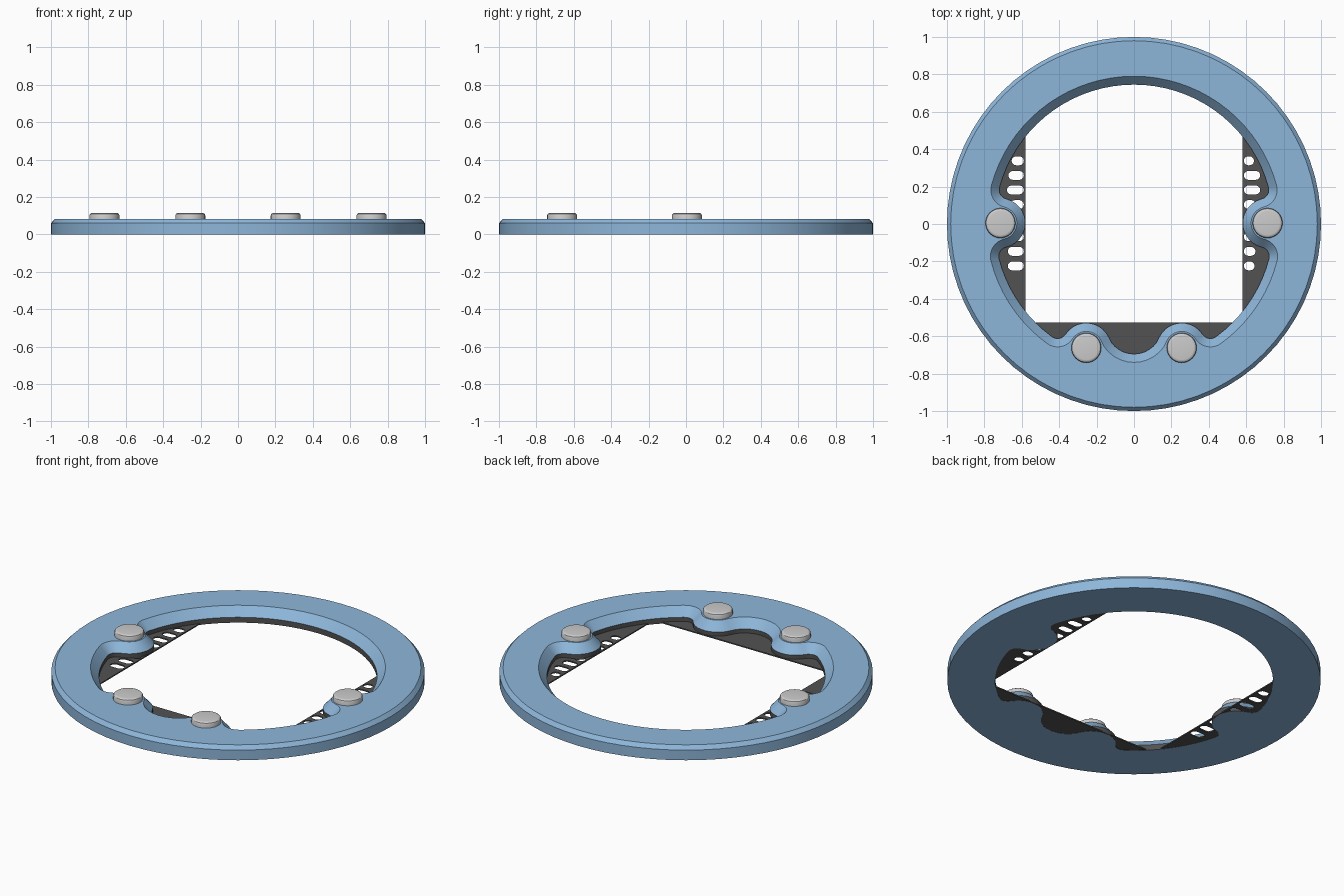
import bpy, bmesh
from math import sin, cos, atan2, acos, pi, tau, hypot, ceil

if "Cube" in bpy.data.objects:
    bpy.data.objects.remove(bpy.data.objects["Cube"])

R, TAB, FIL = 0.745, 0.133, 0.05          # opening, tab and fillet radii (lower edge)
P1, P2 = (0.255, -0.662), (0.714, 0.005)  # front and side post centres


def material(name, rgb):
    m = bpy.data.materials.new(name)
    m.diffuse_color = (*rgb, 1)
    m.use_nodes = True
    m.node_tree.nodes["Principled BSDF"].inputs["Base Color"].default_value = m.diffuse_color
    return m


BLUE = material("blue", (0.27, 0.47, 0.70))
DARK = material("dark_grey", (0.085, 0.085, 0.085))


def solid(name, walls, mats=(), dark_wall=None):
    """Each wall is a stack of equal-length loops; the ends are capped together."""
    bm = bmesh.new()
    caps = ([], [])
    for w, wall in enumerate(walls):
        rows = [[bm.verts.new(p) for p in loop] for loop in wall]
        n = len(rows[0])
        for k, (a, b) in enumerate(zip(rows, rows[1:])):
            for i in range(n):
                j = (i + 1) % n
                f = bm.faces.new((a[i], a[j], b[j], b[i]))
                if (w, k) == dark_wall:
                    f.material_index = 1
        for cap, row in zip(caps, (rows[0], rows[-1])):
            cap += [bm.edges.get((row[i], row[(i + 1) % n])) for i in range(n)]
    for cap in caps:
        bmesh.ops.triangle_fill(bm, edges=cap, use_beauty=True, use_dissolve=False)
    bmesh.ops.recalc_face_normals(bm, faces=bm.faces[:])
    me = bpy.data.meshes.new(name)
    bm.to_mesh(me)
    bm.free()
    for m in mats:
        me.materials.append(m)
    ob = bpy.data.objects.new(name, me)
    bpy.context.collection.objects.link(ob)
    bpy.ops.object.select_all(action='DESELECT')
    ob.select_set(True)
    bpy.context.view_layer.objects.active = ob
    bpy.ops.object.shade_smooth_by_angle(angle=pi / 6)
    return ob


def circle(r, z, c=(0, 0), n=72):
    return [(c[0] + r * cos(tau * i / n), c[1] + r * sin(tau * i / n), z) for i in range(n)]


def arc(c, r, a0, a1, ccw=True):
    sweep = (a1 - a0) % tau if ccw else -((a0 - a1) % tau)
    n = max(3, ceil(abs(sweep) * r / 0.06), ceil(abs(sweep) / 0.22))
    return [(c[0] + r * cos(a0 + sweep * i / n), c[1] + r * sin(a0 + sweep * i / n)) for i in range(n)]


def heading(a, b):
    return atan2(b[1] - a[1], b[0] - a[0])


def fillet_centre(p, side):
    d, f, t = hypot(*p), R - FIL, TAB + FIL
    a = atan2(p[1], p[0]) + side * acos((f * f + d * d - t * t) / (2 * f * d))
    return (f * cos(a), f * sin(a))


# Opening outline: arcs of the right half (counts fixed at d = 0), then mirrored
O = (0, 0)
F1, F2, F3 = fillet_centre(P1, 1), fillet_centre(P2, -1), fillet_centre(P2, 1)
VALLEY = 0.149
V = (0, VALLEY - 0.695)
ARCS = [
    (V, VALLEY, 1, -pi / 2, heading(V, P1), True),
    (P1, TAB, -1, heading(P1, V), heading(P1, F1), False),
    (F1, FIL, 1, heading(F1, P1), heading(O, F1), True),
    (O, R, 1, heading(O, F1), heading(O, F2), True),
    (F2, FIL, 1, heading(O, F2), heading(F2, P2), True),
    (P2, TAB, -1, heading(P2, F2), heading(P2, F3), False),
    (F3, FIL, 1, heading(F3, P2), heading(O, F3), True),
    (O, R, 1, heading(O, F3), pi / 2, True),
]


def opening(d, z):
    half = []
    for c, r, s, a0, a1, ccw in ARCS:
        k = (r + s * d) / r                      # grow the arc about its own centre
        half += [(c[0] + (x - c[0]) * k, c[1] + (y - c[1]) * k) for x, y in arc(c, r, a0, a1, ccw)]
    half.append((0, R + d))
    left = [(-x, y) for x, y in half[-2:0:-1]]
    return [(x, y, z) for x, y in half + left]


# Ring body: chamfered rim, sloped inner edge above a short dark wall
solid("ring_body",
      [[circle(1, 0), circle(1, 0.06), circle(0.98, 0.082)],
       [opening(0, 0), opening(0, 0.032), opening(0.045, 0.082)]],
      (BLUE, DARK), dark_wall=(1, 0))


# Thin plates under the opening, the side ones with rounded vent slots
def plate(name, x0, x1, y0, y1, slots=()):
    loops = [[(x0, y0), (x1, y0), (x1, y1), (x0, y1)]]
    r = 0.024
    for a, b, y in slots:
        ends = ((b - r, -pi / 2), (a + r, pi / 2))
        loops.append([(cx + r * cos(t + pi * i / 6), y + r * sin(t + pi * i / 6))
                      for cx, t in ends for i in range(7)])
    solid(name, [[[(x, y, z) for x, y in lp] for z in (0.001, 0.008)] for lp in loops], (DARK,))


ROWS = (0.338, 0.26, 0.182, 0.104, -0.068, -0.146, -0.224)
RIGHT_END = (0.642, 0.675, 0.675, 0.65, 0.65, 0.65, 0.645)
LEFT_END = (0.655, 0.672, 0.68, 0.66, 0.66, 0.675, 0.675)
plate("right_plate", 0.58, 0.78, -0.475, 0.475, [(0.587, e, y) for e, y in zip(RIGHT_END, ROWS)])
plate("left_plate", -0.78, -0.58, -0.475, 0.475, [(-e, -0.589, y) for e, y in zip(LEFT_END, ROWS)])
plate("front_plate", -0.535, 0.535, -0.78, -0.527)

# Round posts with softened tops
for label, (px, py) in (("front", P1), ("side", P2)):
    for side, s in (("right", 1), ("left", -1)):
        levels = ((0.08, 0.07), (0.08, 0.102), (0.077, 0.109), (0.07, 0.114), (0.064, 0.115))
        solid(f"{label}_post_{side}", [[circle(r, z, (s * px, py), 32) for r, z in levels]])
